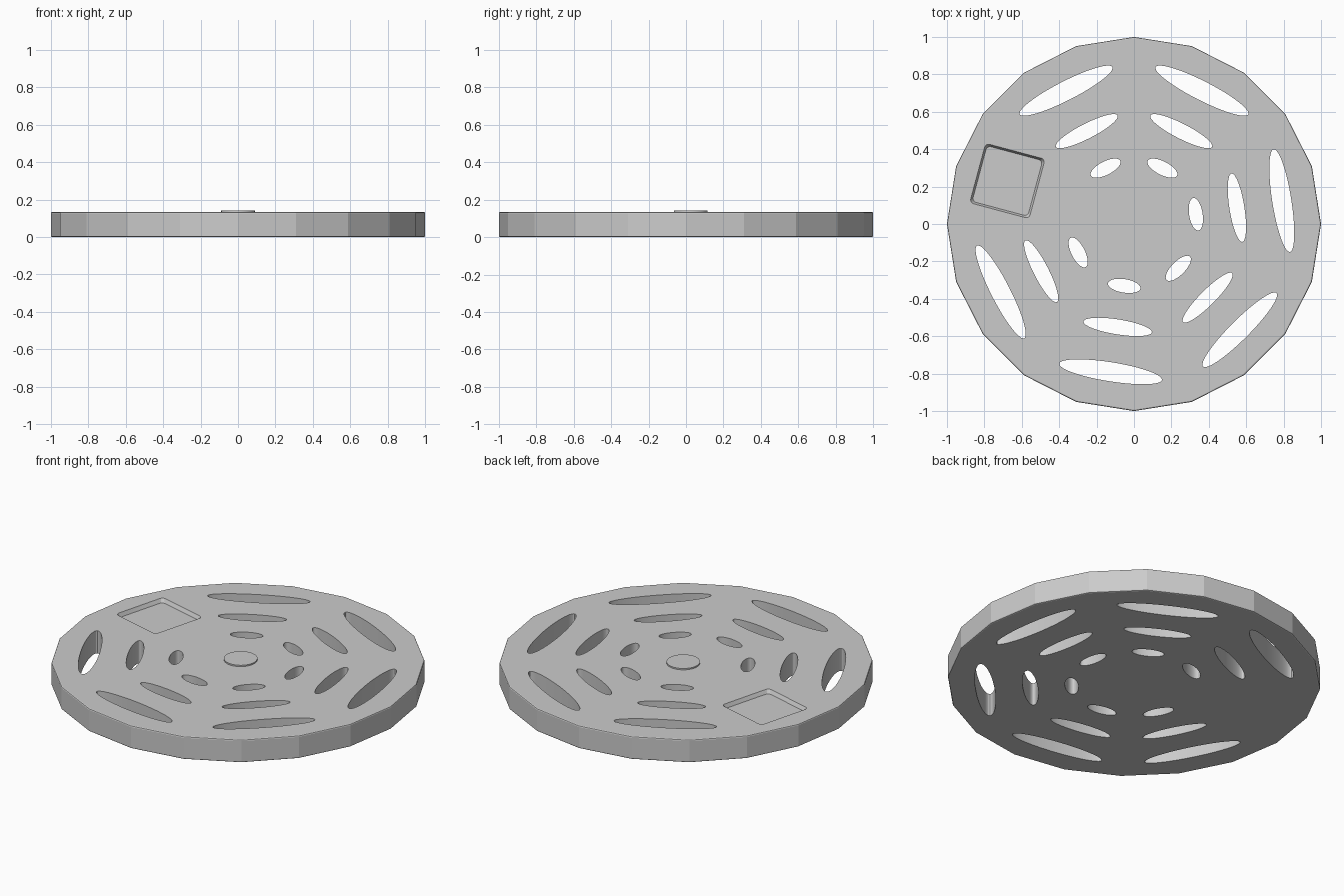
import bpy, bmesh, math
from mathutils import Matrix

if "Cube" in bpy.data.objects:
    bpy.data.objects.remove(bpy.data.objects["Cube"])

THICK = 0.134
STEP = math.radians(54)


def make_object(name, bm):
    bmesh.ops.recalc_face_normals(bm, faces=bm.faces)
    mesh = bpy.data.meshes.new(name)
    bm.to_mesh(mesh)
    bm.free()
    ob = bpy.data.objects.new(name, mesh)
    bpy.context.collection.objects.link(ob)
    return ob


def cylinder(bm, sides, radius, depth, matrix):
    bmesh.ops.create_cone(bm, cap_ends=True, segments=sides, radius1=radius,
                          radius2=radius, depth=depth, matrix=matrix)


def cut(target, cutter):
    mod = target.modifiers.new("cut", 'BOOLEAN')
    mod.operation = 'DIFFERENCE'
    mod.solver = 'EXACT'
    mod.object = cutter
    bpy.context.view_layer.objects.active = target
    bpy.ops.object.modifier_apply(modifier=mod.name)
    bpy.data.objects.remove(cutter)


# Twenty-sided plate with a slightly softened rim
bm = bmesh.new()
cylinder(bm, 20, 1, THICK, Matrix.Translation((0, 0, THICK / 2)))
rim = [e for e in bm.edges if abs(e.verts[0].co.z - e.verts[1].co.z) < 1e-4]
bmesh.ops.bevel(bm, geom=rim, offset=0.007, segments=2, profile=0.5, affect='EDGES')
plate = make_object("drain_plate", bm)

# Three rings of oval through-slots: (ring radius, half length, half width)
bm = bmesh.new()
for i in range(6):
    angle = math.radians(-153) + i * STEP
    for ring, length, width in ((0.80, 0.278, 0.051), (0.557, 0.185, 0.040),
                                (0.335, 0.088, 0.036)):
        m = (Matrix.Rotation(angle, 4, 'Z') @ Matrix.Translation((ring, 0, THICK / 2))
             @ Matrix.Diagonal((width, length, 1, 1)))
        cylinder(bm, 48, 1, 0.4, m)
slots = make_object("slot_cutters", bm)
slots.hide_render = True
cut(plate, slots)

# Shallow square pocket with rounded corners and tapered walls
bm = bmesh.new()
bmesh.ops.create_cube(bm, size=1)
for v in bm.verts:
    half = 0.174 if v.co.z > 0 else 0.154
    v.co.x, v.co.y = math.copysign(half, v.co.x), math.copysign(half, v.co.y)
    v.co.z = THICK + (0.02 if v.co.z > 0 else -0.022)
corners = [e for e in bm.edges if abs(e.verts[0].co.z - e.verts[1].co.z) > 0.01]
bmesh.ops.bevel(bm, geom=corners, offset=0.02, segments=4, profile=0.5, affect='EDGES')
bmesh.ops.transform(bm, verts=bm.verts, matrix=Matrix.Translation((-0.677, 0.23, 0))
                    @ Matrix.Rotation(math.radians(-15), 4, 'Z'))
pocket = make_object("pocket_cutter", bm)
pocket.hide_render = True
cut(plate, pocket)

# Low round button near the middle
bm = bmesh.new()
cylinder(bm, 32, 0.09, 0.04, Matrix.Translation((0, 0.025, 0.122)))
button = make_object("centre_button", bm)

for ob in (plate, button):
    bpy.ops.object.select_all(action='DESELECT')
    ob.select_set(True)
    bpy.context.view_layer.objects.active = ob
    bpy.ops.object.shade_smooth_by_angle(angle=math.radians(15))
